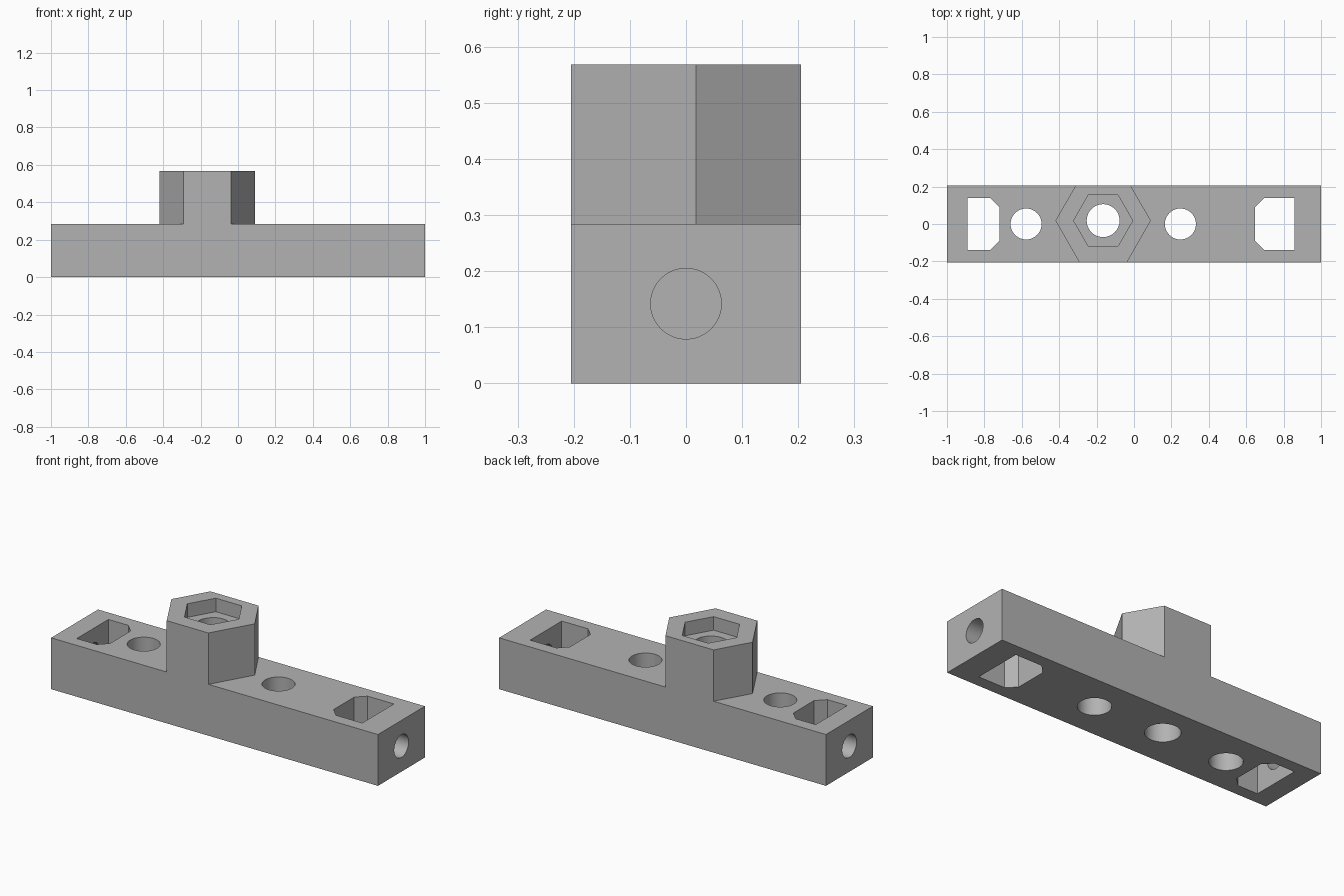
import bpy
import math
from mathutils import Vector

cube = bpy.data.objects.get("Cube")
if cube:
    bpy.data.objects.remove(cube, do_unlink=True)

W, H, TOP = 0.205, 0.284, 0.568
HUB = Vector((-0.165, 0.018))

grey = bpy.data.materials.new("plain_grey")
grey.use_nodes = True
grey.diffuse_color = (0.45, 0.45, 0.45, 1)
grey.node_tree.nodes["Principled BSDF"].inputs["Base Color"].default_value = grey.diffuse_color


def prism(name, outline, z0, z1):
    """Vertical prism over a counter-clockwise outline."""
    n = len(outline)
    verts = [(x, y, z) for z in (z0, z1) for x, y in outline]
    faces = [tuple(reversed(range(n))), tuple(range(n, 2 * n))]
    faces += [(i, (i + 1) % n, n + (i + 1) % n, n + i) for i in range(n)]
    mesh = bpy.data.meshes.new(name)
    mesh.from_pydata(verts, [], faces)
    mesh.materials.append(grey)
    obj = bpy.data.objects.new(name, mesh)
    bpy.context.collection.objects.link(obj)
    return obj


def ring(cx, cy, r, n):
    return [(cx + r * math.cos(math.tau * i / n), cy + r * math.sin(math.tau * i / n))
            for i in range(n)]


def pocket(x0, x1, w=0.138, c=0.048):
    """Outline of a pocket whose two corners on the x1 side are chamfered."""
    s = c if x1 > x0 else -c
    pts = [(x0, -w), (x1 - s, -w), (x1, c - w), (x1, w - c), (x1 - s, w), (x0, w)]
    return pts if x1 > x0 else pts[::-1]


def boolean(target, tool, operation):
    mod = target.modifiers.new(tool.name, 'BOOLEAN')
    mod.operation = operation
    mod.solver = 'EXACT'
    mod.object = tool
    bpy.context.view_layer.objects.active = target
    bpy.ops.object.modifier_apply(modifier=mod.name)
    bpy.data.objects.remove(tool, do_unlink=True)


# Bar with a hexagonal hub trimmed flush to its long sides
bar = prism("mounting_bar", [(-1, -W), (1, -W), (1, W), (-1, W)], 0, H)
r, a = 0.255, 0.255 * math.sqrt(3) / 2
back = r - (W - HUB.y) / math.sqrt(3)
front = r - min(a, W + HUB.y) / math.sqrt(3)
hub_outline = [(HUB.x - r, HUB.y), (HUB.x - front, -W), (HUB.x + front, -W),
               (HUB.x + r, HUB.y), (HUB.x + back, W), (HUB.x - back, W)]
boolean(bar, prism("hub", hub_outline, H - 0.1, TOP), 'UNION')

# Nut recess, bolt holes and end pockets
cutters = [prism("nut_recess", ring(HUB.x, HUB.y, 0.158, 6), TOP - 0.075, TOP + 0.1),
           prism("hub_hole", ring(HUB.x, HUB.y, 0.088, 48), -0.1, TOP + 0.1)]
for x in (-0.577, 0.248):
    cutters.append(prism("bolt_hole", ring(x, 0, 0.083, 48), -0.1, H + 0.1))
for x0, x1 in ((-0.89, -0.72), (0.857, 0.648)):
    cutters.append(prism("pocket", pocket(x0, x1), -0.1, H + 0.1))

# Round holes from the end faces into the pockets
for x0, x1 in ((-1.1, -0.8), (0.75, 1.1)):
    hole = prism("end_hole", ring(0, 0, 0.063, 48), x0, x1)
    for v in hole.data.vertices:
        x, y, z = v.co
        v.co = (z, x, y + 0.142)
    cutters.append(hole)

for tool in cutters:
    boolean(bar, tool, 'DIFFERENCE')

# Smooth only the round holes
bpy.ops.object.select_all(action='DESELECT')
bar.select_set(True)
bpy.context.view_layer.objects.active = bar
bpy.ops.object.shade_smooth_by_angle(angle=math.radians(25))
